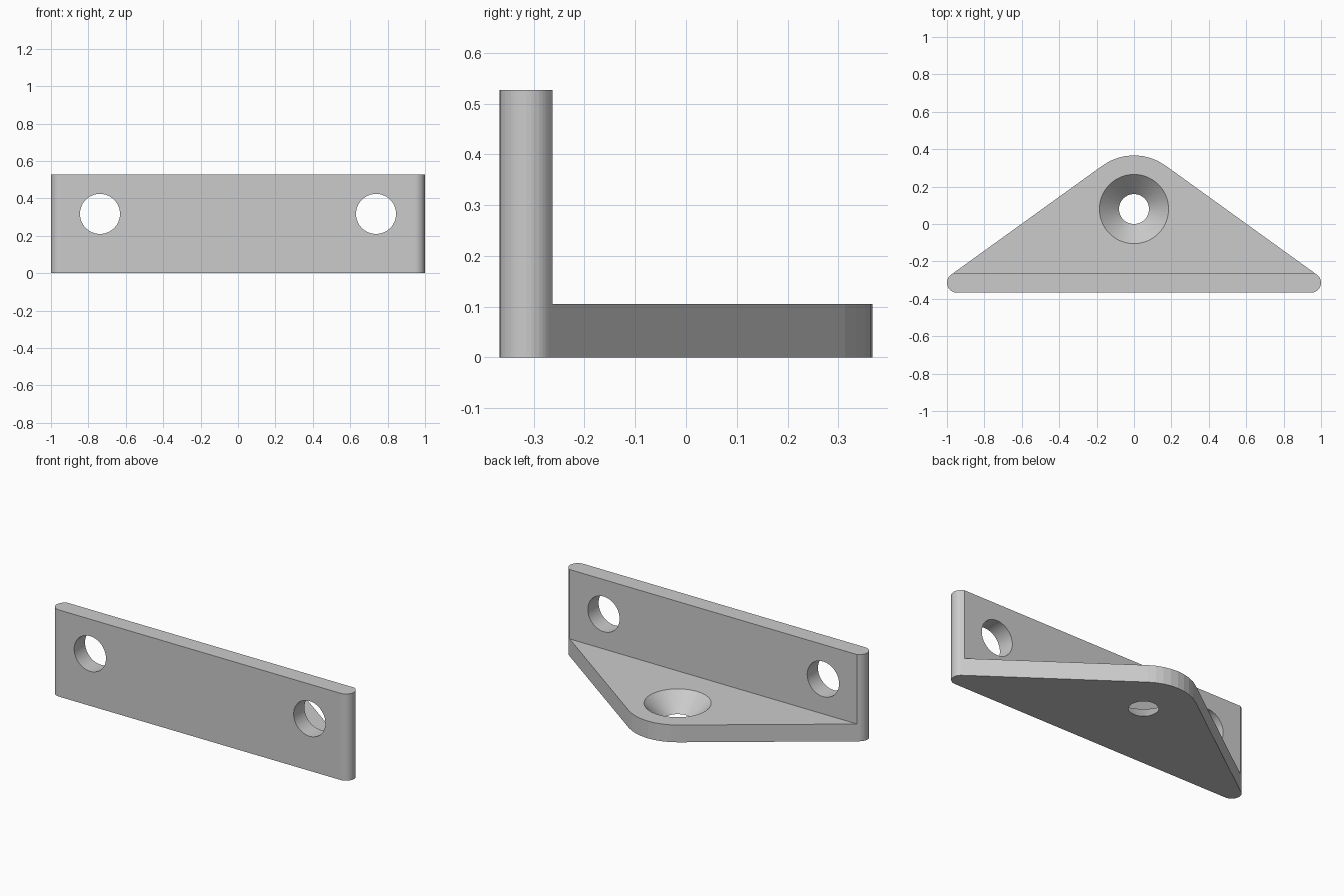
import bpy, bmesh
from math import sin, cos, atan2, acos, hypot, pi
from mathutils import Matrix, Vector

if "Cube" in bpy.data.objects:
    bpy.data.objects.remove(bpy.data.objects["Cube"])

HEIGHT, THICK = 0.527, 0.105          # flange height, base thickness
FRONT, BACK = -0.367, -0.263          # flange faces along y
NOSE_Y, NOSE_R = 0.08, 0.287          # rounded nose of the base
END_R = 0.053                         # rounded flange ends
END_X, END_Y = 1 - END_R, FRONT + END_R


def make_object(name, bm):
    bmesh.ops.recalc_face_normals(bm, faces=bm.faces)
    mesh = bpy.data.meshes.new(name)
    bm.to_mesh(mesh)
    bm.free()
    obj = bpy.data.objects.new(name, mesh)
    bpy.context.collection.objects.link(obj)
    return obj


def arc(cx, cy, r, a0, a1, n):
    return [(cx + r * cos(a0 + (a1 - a0) * i / n),
             cy + r * sin(a0 + (a1 - a0) * i / n)) for i in range(n + 1)]


def cut(target, name, bm):
    cutter = make_object(name, bm)
    cutter.hide_render = True
    cutter.hide_set(True)
    mod = target.modifiers.new(name, 'BOOLEAN')
    mod.operation, mod.solver, mod.object = 'DIFFERENCE', 'EXACT', cutter


def cone(r_low, r_high, depth, matrix):
    bm = bmesh.new()
    bmesh.ops.create_cone(bm, cap_ends=True, segments=64, radius1=r_low,
                          radius2=r_high, depth=depth, matrix=matrix)
    return bm


# Rounded triangular outline: flange end arc, tangent side, nose arc, mirrored
dx, dy = END_X, END_Y - NOSE_Y
tangent = atan2(dy, dx) + acos((NOSE_R - END_R) / hypot(dx, dy))
end = arc(END_X, END_Y, END_R, -pi / 2, tangent, 16)
nose = arc(0, NOSE_Y, NOSE_R, tangent, pi - tangent, 8)
outline = end + nose + [(-x, y) for x, y in reversed(end)]

# Bracket body, extruded to full flange height
bm = bmesh.new()
face = bm.faces.new([bm.verts.new((x, y, 0)) for x, y in outline])
ext = bmesh.ops.extrude_face_region(bm, geom=[face])
bmesh.ops.translate(bm, vec=(0, 0, HEIGHT),
                    verts=[v for v in ext['geom'] if isinstance(v, bmesh.types.BMVert)])
bracket = make_object("mounting_bracket", bm)

# Remove everything behind the flange and above the base
bm = bmesh.new()
bmesh.ops.create_cube(bm, size=1, matrix=Matrix.Translation((0, BACK + 0.5, THICK + 0.5))
                      @ Matrix.Diagonal((3, 1, 1, 1)))
cut(bracket, "step_cutter", bm)

# Two flange holes
for side, label in ((-1, "left"), (1, "right")):
    m = Matrix.Translation((side * 0.738, -0.315, 0.317)) @ Matrix.Rotation(pi / 2, 4, 'X')
    cut(bracket, label + "_hole_cutter", cone(0.107, 0.107, 0.4, m))

# Countersunk base hole, 45 degree cone overshooting both faces
over = 0.02
cut(bracket, "countersink_cutter",
    cone(0.08 - over, 0.185 + over, THICK + 2 * over,
         Matrix.Translation((0, NOSE_Y, THICK / 2))))
